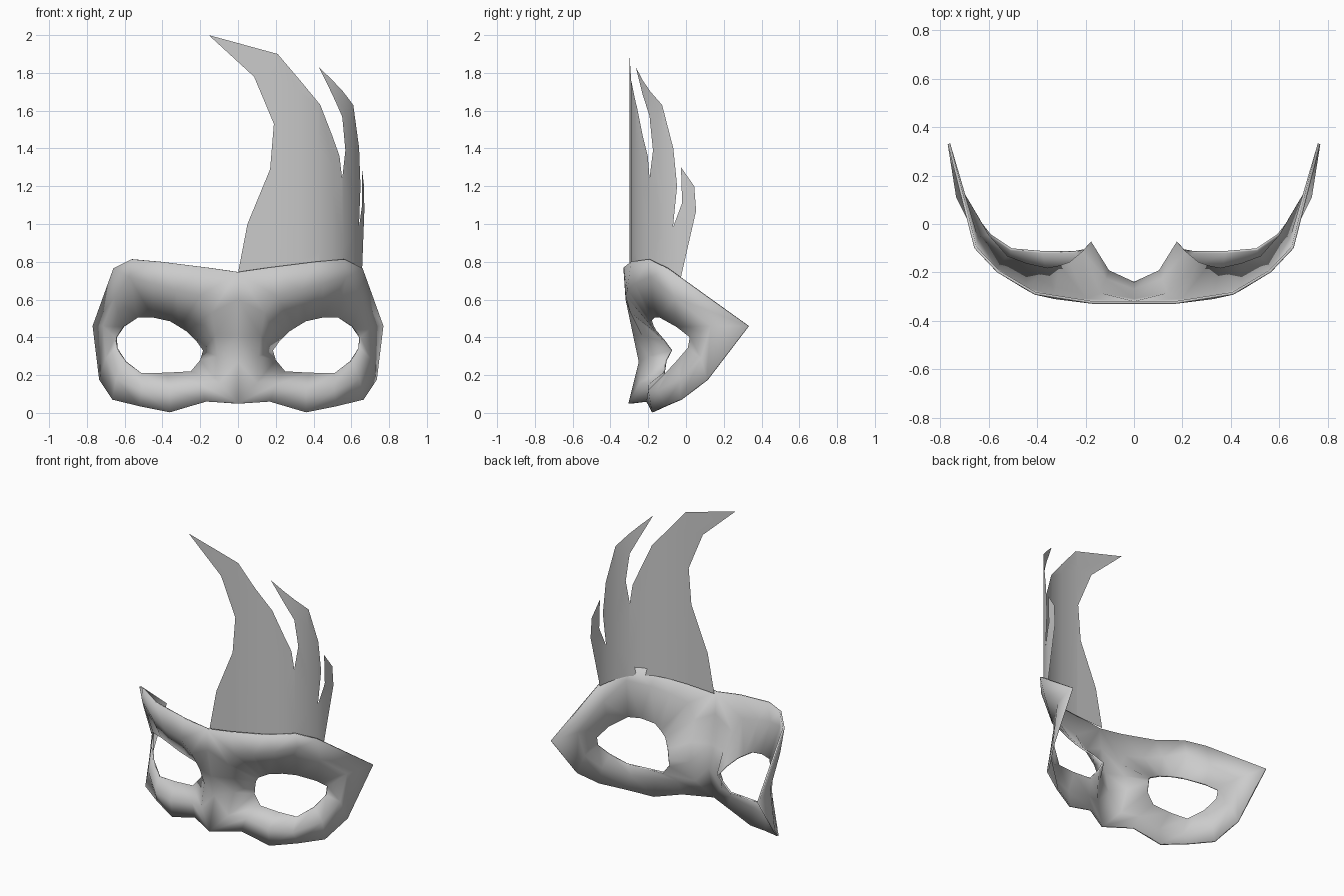
import bpy, bmesh, math
from mathutils import Vector

if "Cube" in bpy.data.objects:
    bpy.data.objects.remove(bpy.data.objects["Cube"])


def make_object(name, bm):
    mesh = bpy.data.meshes.new(name)
    bm.to_mesh(mesh)
    bm.free()
    ob = bpy.data.objects.new(name, mesh)
    bpy.context.collection.objects.link(ob)
    return ob


def finish(ob, angle):
    bpy.ops.object.select_all(action='DESELECT')
    bpy.context.view_layer.objects.active = ob
    ob.select_set(True)
    bpy.ops.object.convert(target='MESH')
    bpy.ops.object.shade_smooth_by_angle(angle=math.radians(angle))


# Mask half: spokes around one eye, each = eye rim, ridge, outer edge
spokes = [
    (.185, -.08, .33, .11, -.20, .30, 0, -.25, .27),
    (.22, -.12, .38, .12, -.235, .41, 0, -.28, .41),
    (.27, -.165, .43, .14, -.295, .53, 0, -.32, .60),
    (.31, -.18, .455, .20, -.32, .62, 0, -.33, .745),
    (.36, -.19, .485, .33, -.31, .65, .17, -.33, .77),
    (.45, -.17, .505, .45, -.27, .685, .41, -.292, .80),
    (.53, -.14, .505, .575, -.19, .72, .565, -.20, .813),
    (.61, -.05, .455, .655, -.06, .61, .66, -.10, .765),
    (.65, .02, .40, .715, .13, .46, .77, .33, .46),
    (.647, .01, .345, .70, .08, .29, .735, .11, .175),
    (.60, -.05, .275, .645, -.03, .18, .665, -.03, .07),
    (.51, -.11, .21, .51, -.15, .12, .52, -.11, .035),
    (.38, -.12, .213, .36, -.20, .12, .36, -.18, .003),
    (.25, -.12, .22, .20, -.20, .15, .17, -.21, .06),
    (.20, -.11, .28, .10, -.245, .16, 0, -.305, .05),
]
bm = bmesh.new()
rings = [[bm.verts.new(s[k:k + 3]) for s in spokes] for k in (0, 3, 6)]
n = len(spokes)
for inner, outer in zip(rings, rings[1:]):
    for i in range(n):
        j = (i + 1) % n
        bm.faces.new((inner[i], inner[j], outer[j], outer[i]))
mask = make_object("mask", bm)
mask.modifiers.new("Mirror", 'MIRROR')
shell = mask.modifiers.new("Solidify", 'SOLIDIFY')
shell.thickness = 0.011
shell.offset = -1
finish(mask, 180)

# Plume: flat outline (distance along brow, height), then bent round the brow
outline = [
    (0, .74), (.05, 1.0), (.17, 1.29), (.19, 1.53), (.085, 1.78), (-.155, 2.0),
    (.21, 1.9), (.44, 1.63), (.558, 1.36), (.575, 1.24),
    (.60, 1.39), (.575, 1.57), (.432, 1.83), (.664, 1.63), (.731, 1.4),
    (.752, 1.2), (.728, .98),
    (.78, 1.11), (.774, 1.3), (.845, 1.2), (.855, 1.07),
    (.774, .72), (.60, .75), (.43, .76), (.2, .75),
]
brow = [Vector(p) for p in ((-.2, -.3), (.2, -.3), (.33, -.29), (.43, -.265),
                            (.50, -.229), (.555, -.19), (.61, -.127),
                            (.64, -.07), (.655, -.03), (.67, .06))]
knots = [-.2]
for a, b in zip(brow, brow[1:]):
    knots.append(knots[-1] + (b - a).length)

bm = bmesh.new()
bm.faces.new([bm.verts.new((s, 0, z)) for s, z in reversed(outline)])
bm.normal_update()
bmesh.ops.triangulate(bm, faces=bm.faces[:], ngon_method='EAR_CLIP')
for s in knots[1:-1]:
    bmesh.ops.bisect_plane(bm, geom=bm.verts[:] + bm.edges[:] + bm.faces[:],
                           plane_co=(s, 0, 0), plane_no=(1, 0, 0))
for v in bm.verts:
    i = 0
    while i < len(knots) - 2 and v.co.x > knots[i + 1]:
        i += 1
    t = (v.co.x - knots[i]) / (knots[i + 1] - knots[i])
    v.co.x, v.co.y = brow[i].lerp(brow[i + 1], t)
plume = make_object("plume", bm)
finish(plume, 60)
